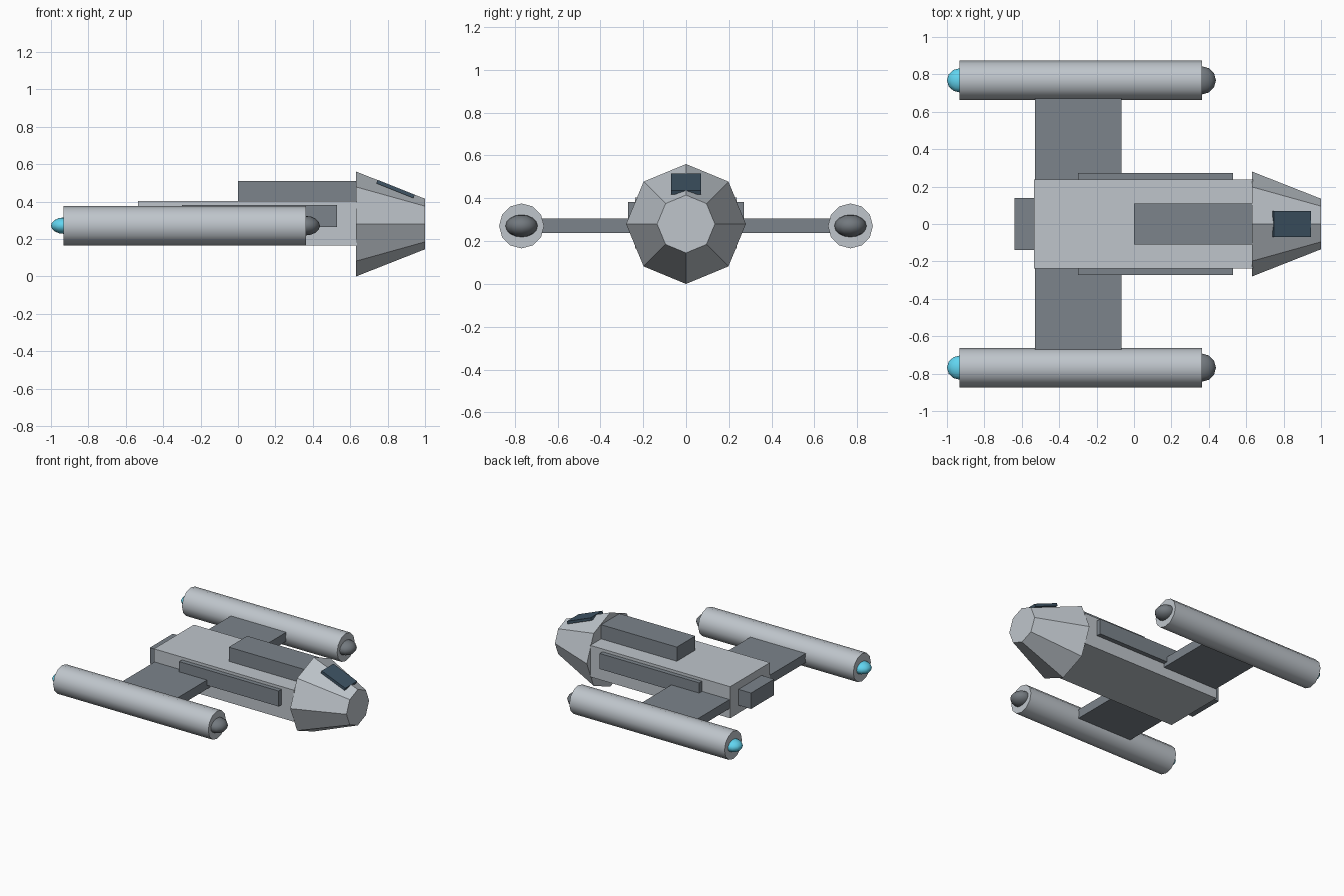
import bpy
from math import pi, radians

if "Cube" in bpy.data.objects:
    bpy.data.objects.remove(bpy.data.objects["Cube"])


def material(name, rgb):
    m = bpy.data.materials.new(name)
    m.diffuse_color = (*rgb, 1)
    m.use_nodes = True
    m.node_tree.nodes["Principled BSDF"].inputs["Base Color"].default_value = m.diffuse_color
    return m


LIGHT = material("light_plating", (0.52, 0.56, 0.60))
DARK = material("dark_plating", (0.20, 0.23, 0.26))
METAL = material("dark_metal", (0.17, 0.19, 0.21))
GLASS = material("window_glass", (0.05, 0.09, 0.13))
GLOW = material("engine_glow", (0.12, 0.66, 0.87))


def finish(name, mat, smooth=False):
    ob = bpy.context.object
    ob.name = name
    ob.data.materials.append(mat)
    bpy.ops.object.transform_apply(location=False, rotation=True, scale=True)
    if smooth:
        bpy.ops.object.shade_smooth_by_angle(angle=radians(40))
    return ob


def box(name, mat, x, y, z, tilt=0):
    """Box from (min, max) ranges, optionally tilted about y."""
    r = (x, y, z)
    bpy.ops.mesh.primitive_cube_add(size=1, location=[(a + b) / 2 for a, b in r],
                                    rotation=(0, tilt, 0))
    bpy.context.object.scale = [b - a for a, b in r]
    return finish(name, mat)


def tube(name, mat, sides, r_back, r_front, x, y, z, smooth=False):
    """Cylinder or frustum running along x."""
    bpy.ops.mesh.primitive_cone_add(vertices=sides, radius1=r_back, radius2=r_front,
                                    depth=x[1] - x[0], location=((x[0] + x[1]) / 2, y, z),
                                    rotation=(0, pi / 2, 0))
    return finish(name, mat, smooth)


def dome(name, mat, loc, radii):
    bpy.ops.mesh.primitive_uv_sphere_add(segments=12, ring_count=8, radius=1, location=loc)
    bpy.context.object.scale = radii
    return finish(name, mat, True)


# Fuselage
box("hull", LIGHT, (-0.535, 0.635), (-0.238, 0.238), (0.165, 0.403))
box("roof_housing", DARK, (0.0, 0.632), (-0.11, 0.11), (0.39, 0.51))
box("rear_exhaust", DARK, (-0.64, -0.53), (-0.138, 0.138), (0.225, 0.345))

# Octagonal cockpit nose with slanted window
tube("nose", LIGHT, 8, 0.28, 0.135, (0.632, 1.0), 0, 0.28)
box("cockpit_window", GLASS, (0.736, 0.949), (-0.07, 0.07), (0.457, 0.477), radians(21.8))

# Mirrored side parts
for side, s in (("left", 1), ("right", -1)):
    def span(a, b):
        return tuple(sorted((s * a, s * b)))
    box(f"side_panel_{side}", DARK, (-0.30, 0.53), span(0.22, 0.272), (0.265, 0.382))
    box(f"wing_{side}", DARK, (-0.53, -0.068), span(0.22, 0.70), (0.237, 0.305))
    tube(f"engine_{side}", LIGHT, 12, 0.105, 0.105, (-0.932, 0.363), s * 0.768, 0.271, True)
    dome(f"engine_intake_{side}", METAL, (0.363, s * 0.768, 0.271), (0.075, 0.075, 0.052))
    dome(f"engine_glow_{side}", GLOW, (-0.93, s * 0.768, 0.271), (0.07, 0.065, 0.044))
